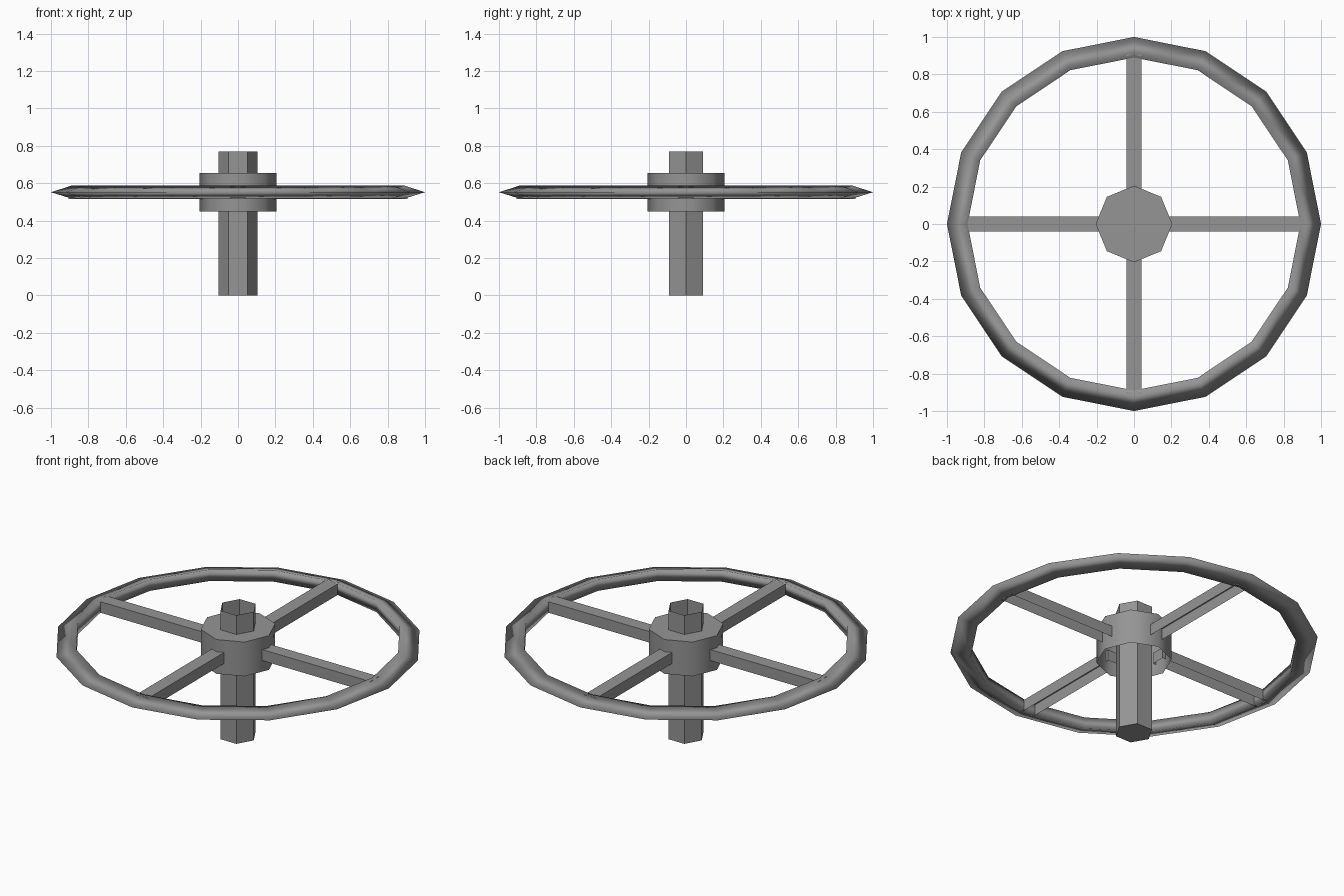
import bpy
import bmesh
import math
from mathutils import Matrix

cube = bpy.data.objects.get("Cube")
if cube:
    bpy.data.objects.remove(cube, do_unlink=True)

grey = bpy.data.materials.new("iron_grey")
grey.use_nodes = True
COLOUR = (0.3, 0.3, 0.3, 1)
grey.diffuse_color = COLOUR
grey.node_tree.nodes["Principled BSDF"].inputs["Base Color"].default_value = COLOUR


def finish(name, bm, smooth=None):
    bmesh.ops.recalc_face_normals(bm, faces=bm.faces)
    mesh = bpy.data.meshes.new(name)
    bm.to_mesh(mesh)
    bm.free()
    mesh.materials.append(grey)
    obj = bpy.data.objects.new(name, mesh)
    bpy.context.collection.objects.link(obj)
    if smooth:
        bpy.ops.object.select_all(action='DESELECT')
        obj.select_set(True)
        bpy.context.view_layer.objects.active = obj
        bpy.ops.object.shade_smooth_by_angle(angle=math.radians(smooth))
    return obj


def revolve(bm, profile, sides, closed=False):
    """Sweep a (radius, z) profile around the z axis; returns rings of vertices."""
    rings = []
    for i in range(sides):
        a = math.tau * i / sides
        rings.append([bm.verts.new((r * math.cos(a), r * math.sin(a), z))
                      for r, z in profile])
    count = len(profile)
    for i in range(sides):
        a, b = rings[i], rings[(i + 1) % sides]
        for j in range(count if closed else count - 1):
            k = (j + 1) % count
            bm.faces.new((a[j], b[j], b[k], a[k]))
    return rings


# Rim: triangular section with its edge pointing outward
bm = bmesh.new()
revolve(bm, [(1.0, 0.552), (0.89, 0.587), (0.89, 0.518)], 16, closed=True)
finish("rim", bm, smooth=180)

# Hub: eight-sided cup, closed on top and open below
bm = bmesh.new()
rings = revolve(bm, [(0.205, 0.45), (0.205, 0.655)], 8)
bm.faces.new([ring[1] for ring in rings])
finish("hub", bm, smooth=50)

# Post: six-sided tube, open on top and closed below
bm = bmesh.new()
rings = revolve(bm, [(0.104, 0), (0.104, 0.77)], 6)
bm.faces.new([ring[0] for ring in rings])
finish("post", bm)

# Spokes: four channels without an underside
INNER, OUTER = 0.17, 0.905
for i, side in enumerate(("left", "back", "right", "front")):
    bm = bmesh.new()
    size = Matrix.Diagonal((OUTER - INNER, 0.08, 0.066, 1))
    place = Matrix.Translation(((INNER + OUTER) / 2, 0, 0.549))
    bmesh.ops.create_cube(bm, size=1, matrix=place @ size)
    bm.normal_update()
    under = [f for f in bm.faces if f.normal.z < -0.5]
    bmesh.ops.delete(bm, geom=under, context='FACES_ONLY')
    bm.transform(Matrix.Rotation(i * math.pi / 2, 4, 'Z'))
    finish(side + "_spoke", bm)
